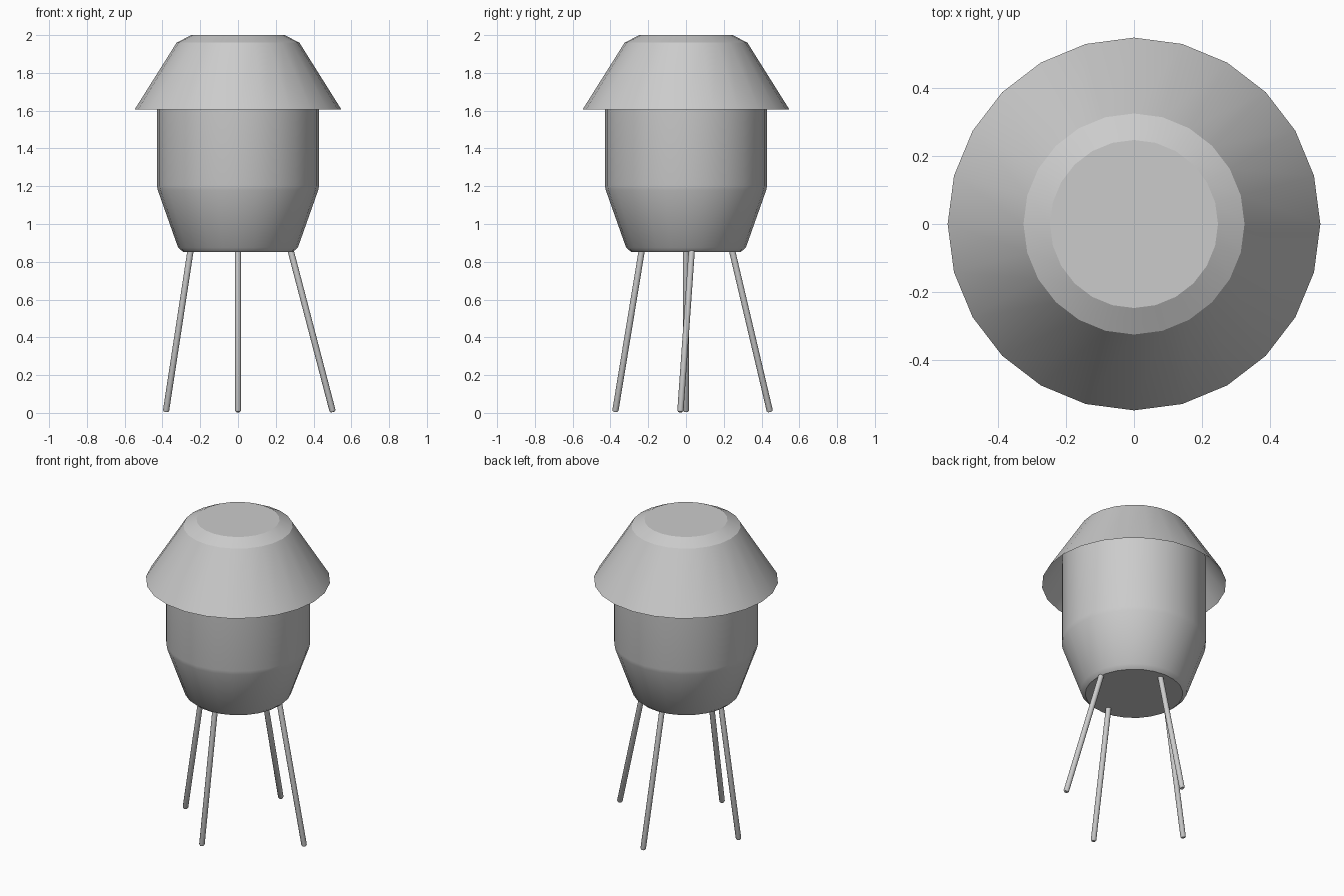
import bpy, bmesh, math
from mathutils import Vector

if "Cube" in bpy.data.objects:
    bpy.data.objects.remove(bpy.data.objects["Cube"])


def make_object(name, bm, angle=30):
    bmesh.ops.recalc_face_normals(bm, faces=bm.faces)
    mesh = bpy.data.meshes.new(name)
    bm.to_mesh(mesh)
    bm.free()
    ob = bpy.data.objects.new(name, mesh)
    bpy.context.collection.objects.link(ob)
    bpy.ops.object.select_all(action='DESELECT')
    ob.select_set(True)
    bpy.context.view_layer.objects.active = ob
    bpy.ops.object.shade_smooth_by_angle(angle=math.radians(angle))
    return ob


def lathe(name, profile, sides, cap_first, cap_last, angle=30):
    """Revolve (radius, z) points around z."""
    bm = bmesh.new()
    rings = []
    for r, z in profile:
        rings.append([bm.verts.new((r * math.cos(2 * math.pi * i / sides),
                                    r * math.sin(2 * math.pi * i / sides), z))
                      for i in range(sides)])
    for a, b in zip(rings, rings[1:]):
        for i in range(sides):
            j = (i + 1) % sides
            bm.faces.new((a[i], a[j], b[j], b[i]))
    if cap_first:
        bm.faces.new(rings[0])
    if cap_last:
        bm.faces.new(rings[-1])
    return make_object(name, bm, angle)


# Tank: straight upper wall tapering to a chamfered base
lathe("tank_body", [(0.29, 0.852), (0.317, 0.875), (0.425, 1.18),
                    (0.43, 1.205), (0.43, 1.76)], 24, True, True)

# Roof: open conical hood with chamfered flat top
lathe("roof", [(0.548, 1.605), (0.325, 1.96), (0.247, 2.0)],
      24, False, True, angle=20)

# Splayed legs: bottom point and the point where each meets the tank base
LEGS = {
    "left_leg": ((-0.382, 0.0, 0.005), (-0.252, 0.0, 0.855)),
    "right_leg": ((0.502, -0.03, 0.005), (0.28, 0.03, 0.855)),
    "front_leg": ((0.0, -0.375, 0.005), (0.0, -0.235, 0.855)),
    "back_leg": ((0.0, 0.445, 0.005), (0.0, 0.245, 0.855)),
}
for name, (foot, top) in LEGS.items():
    foot, top = Vector(foot), Vector(top)
    axis = top - foot
    # chamfered rod along z, then tilted onto the leg axis
    leg = lathe(name, [(0.011, 0), (0.0165, 0.008), (0.0165, axis.length + 0.02)],
                12, True, True, angle=35)
    leg.location = foot
    leg.rotation_mode = 'QUATERNION'
    leg.rotation_quaternion = Vector((0, 0, 1)).rotation_difference(axis)
